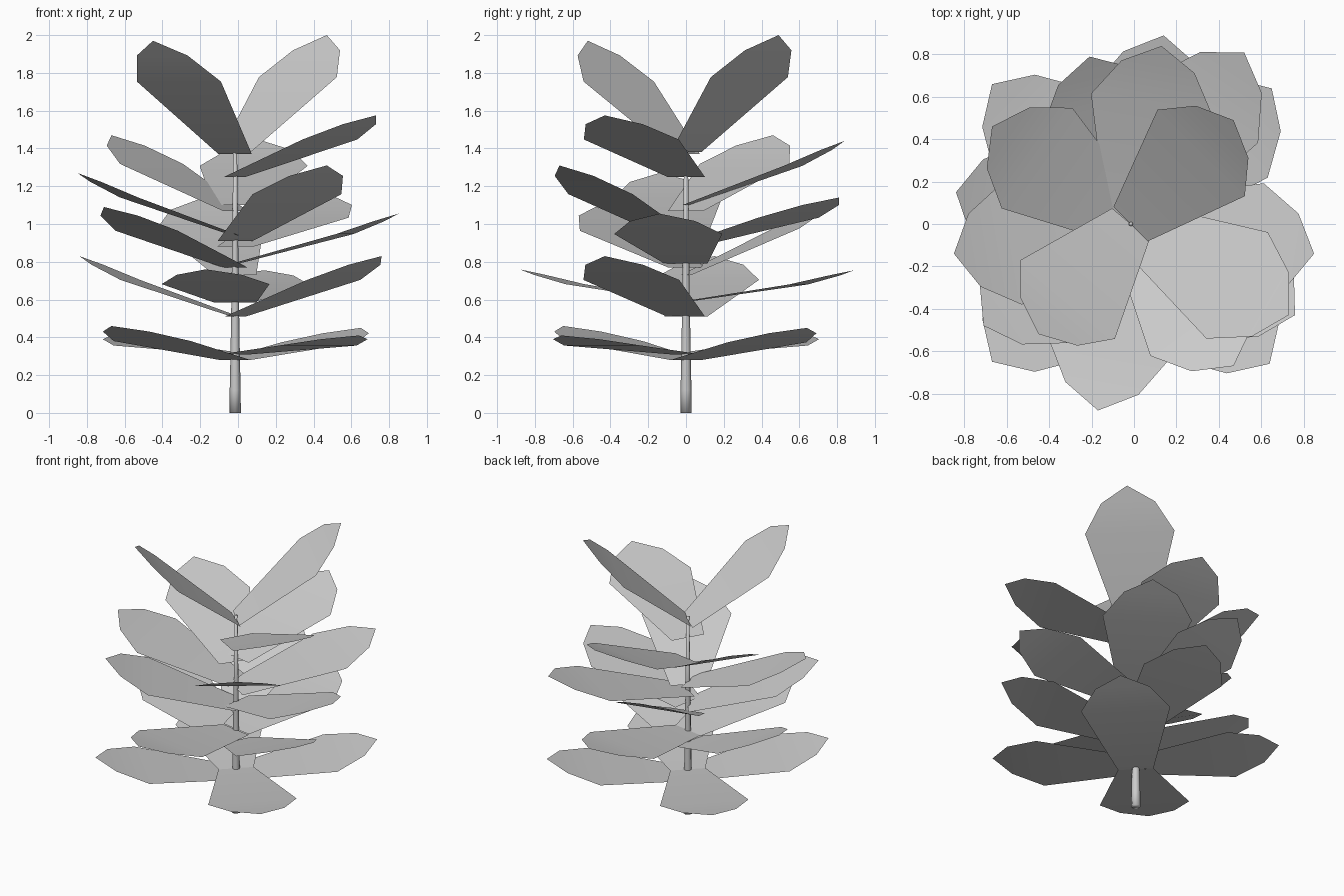
import bpy
import bmesh
from mathutils import Vector

if "Cube" in bpy.data.objects:
    bpy.data.objects.remove(bpy.data.objects["Cube"])

STEM_X = -0.015


def add_object(name, bm):
    mesh = bpy.data.meshes.new(name)
    bm.normal_update()
    bm.to_mesh(mesh)
    bm.free()
    for p in mesh.polygons:
        p.use_smooth = True
    obj = bpy.data.objects.new(name, mesh)
    bpy.context.collection.objects.link(obj)
    return obj


# Stem: tapered eight-sided tube
def stem(rings, sides=8):
    from math import cos, sin, tau
    bm = bmesh.new()
    loops = []
    for z, r in rings:
        loops.append([bm.verts.new((STEM_X + r * cos(tau * i / sides),
                                    r * sin(tau * i / sides), z)) for i in range(sides)])
    for a, b in zip(loops, loops[1:]):
        for i in range(sides):
            j = (i + 1) % sides
            bm.faces.new((a[i], a[j], b[j], b[i]))
    bm.faces.new(loops[0][::-1])
    bm.faces.new(loops[-1])
    return add_object("stem", bm)


# Leaf outline: fraction along, half width, sag below the straight line
OUTLINE = [(0.0, 0.115, 0.0), (0.665, 0.29, -0.02), (0.88, 0.175, -0.008)]


def leaf(name, base_z, tip):
    base = Vector((STEM_X, 0, base_z))
    along = Vector(tip) - base
    side = Vector((-along.y, along.x, 0)).normalized()
    up = along.normalized().cross(side)
    bm = bmesh.new()
    rows = []
    for t, w, sag in OUTLINE:
        mid = base + along * t + up * sag
        rows.append([bm.verts.new(mid - side * w), bm.verts.new(mid + side * w)])
    for (a, b), (c, d) in zip(rows, rows[1:]):
        bm.faces.new((a, c, d, b))
    bm.faces.new((rows[-1][0], bm.verts.new(Vector(tip)), rows[-1][1]))
    return add_object(name, bm)


stem([(0, 0.03), (0.12, 0.029), (0.3, 0.025), (0.6, 0.02), (0.9, 0.016), (1.4, 0.01)])

# Leaves from bottom to top: height on the stem and tip position
LEAVES = [
    (0.28, (-0.67, -0.65, 0.46)), (0.28, (0.65, 0.64, 0.45)),
    (0.31, (0.64, -0.66, 0.41)), (0.31, (-0.67, 0.66, 0.41)),
    (0.51, (-0.84, 0.15, 0.83)), (0.51, (0.76, -0.43, 0.83)),
    (0.585, (-0.17, -0.88, 0.76)), (0.59, (0.14, 0.89, 0.755)),
    (0.73, (-0.21, 0.79, 1.13)), (0.77, (-0.71, -0.48, 1.09)),
    (0.79, (0.85, -0.14, 1.055)), (0.88, (0.52, 0.81, 1.14)),
    (0.91, (0.47, -0.67, 1.31)), (0.94, (-0.85, -0.14, 1.27)),
    (1.07, (-0.67, 0.46, 1.47)), (1.10, (0.13, 0.84, 1.44)),
    (1.25, (0.73, -0.43, 1.575)),
    (1.37, (-0.45, -0.52, 1.97)), (1.38, (0.47, 0.49, 2.0)),
]
for i, (z, tip) in enumerate(LEAVES):
    leaf(f"leaf_{i + 1}", z, tip)
